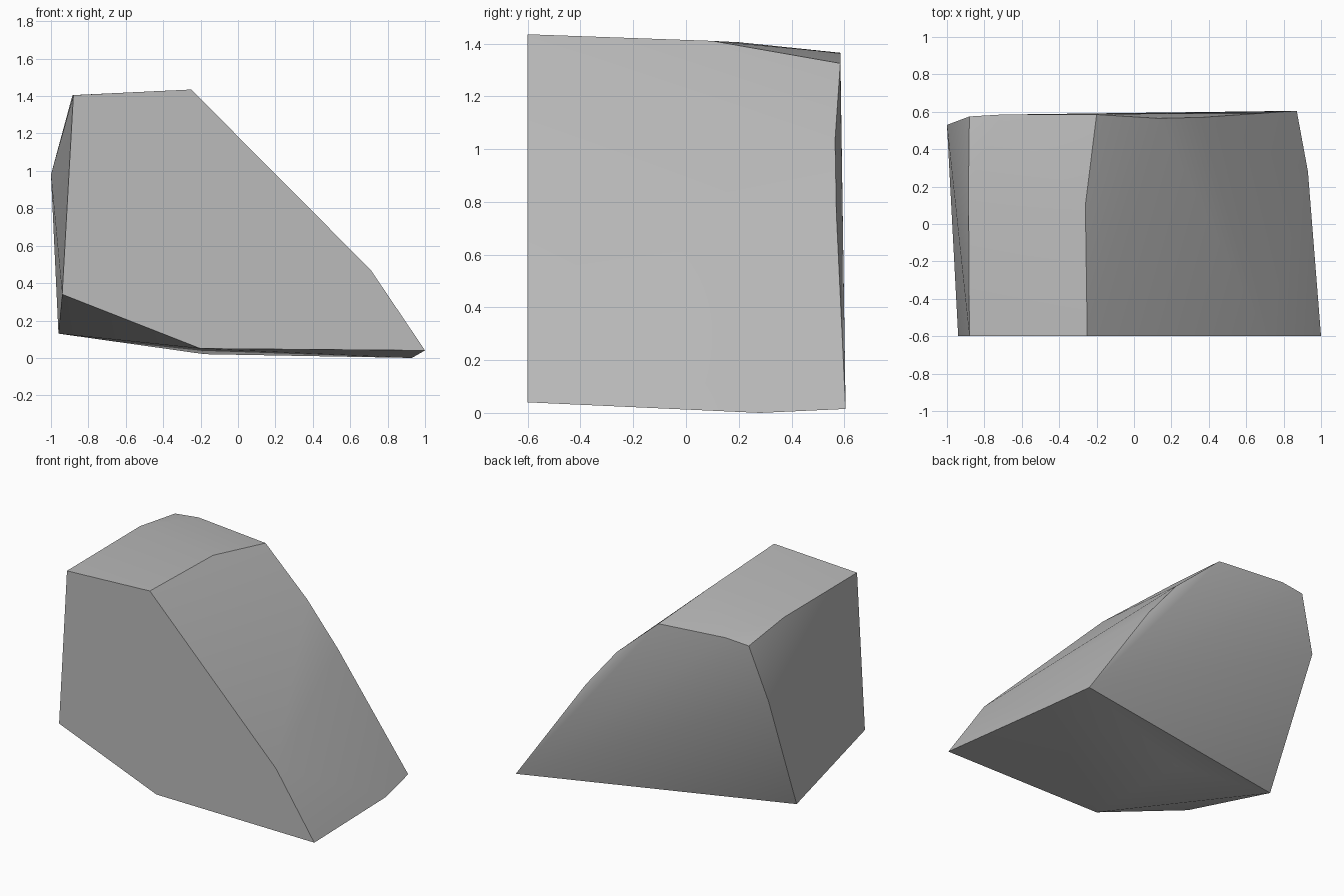
import bpy
import bmesh
from math import radians

# Remove the default cube
default_cube = bpy.data.objects.get("Cube")
if default_cube:
    bpy.data.objects.remove(default_cube, do_unlink=True)


def make_material(name, colour):
    material = bpy.data.materials.new(name)
    material.use_nodes = True
    material.diffuse_color = colour
    shader = material.node_tree.nodes["Principled BSDF"]
    shader.inputs["Base Color"].default_value = colour
    shader.inputs["Roughness"].default_value = 0.9
    return material


def make_hull(name, points, material):
    """Wrap a tight skin around the corner points of a chipped stone."""
    bm = bmesh.new()
    for point in points:
        bm.verts.new(point)
    result = bmesh.ops.convex_hull(bm, input=bm.verts[:])
    unused = {g for g in result["geom_interior"] + result["geom_unused"]
              if isinstance(g, bmesh.types.BMVert)}
    bmesh.ops.delete(bm, geom=list(unused), context="VERTS")
    # Merge flat triangles into clean facets
    bmesh.ops.dissolve_limit(bm, angle_limit=radians(1),
                             verts=bm.verts[:], edges=bm.edges[:])
    bmesh.ops.recalc_face_normals(bm, faces=bm.faces[:])
    mesh = bpy.data.meshes.new(name)
    bm.to_mesh(mesh)
    bm.free()
    mesh.materials.append(material)
    stone = bpy.data.objects.new(name, mesh)
    bpy.context.collection.objects.link(stone)
    return stone


# Flat front face, given as an outline in x and z
front_depth = -0.6
front_outline = [(-0.88, 1.405), (-0.25, 1.435), (0.71, 0.47),
                 (1, 0.04), (-0.2, 0.05), (-0.94, 0.34)]
front = [(x, front_depth, z) for x, z in front_outline]

# Corners along the top, from the left edge to the sloping ridge
top = [(-0.885, 0.2, 1.405), (-0.26, 0.1, 1.41)]

# Worn back rim, from the high side down the slope to the toe
back = [(-0.88, 0.575, 1.35), (-0.71, 0.585, 1.365), (-0.2, 0.585, 1.325),
        (0.13, 0.565, 1.035), (0.36, 0.57, 0.755), (0.87, 0.605, 0.015)]

# Steep side and underside
side = [(-1, 0.53, 0.98), (-0.96, 0.17, 0.13)]
base = [(-0.18, 0.2, 0.02), (0.93, 0.28, 0)]

stone_grey = make_material("stone grey", (0.5, 0.5, 0.5, 1))
rock = make_hull("rock", front + top + back + side + base, stone_grey)

# Soft shading across shallow bends, crisp main edges
bpy.ops.object.select_all(action="DESELECT")
rock.select_set(True)
bpy.context.view_layer.objects.active = rock
bpy.ops.object.shade_smooth_by_angle(angle=radians(30))
